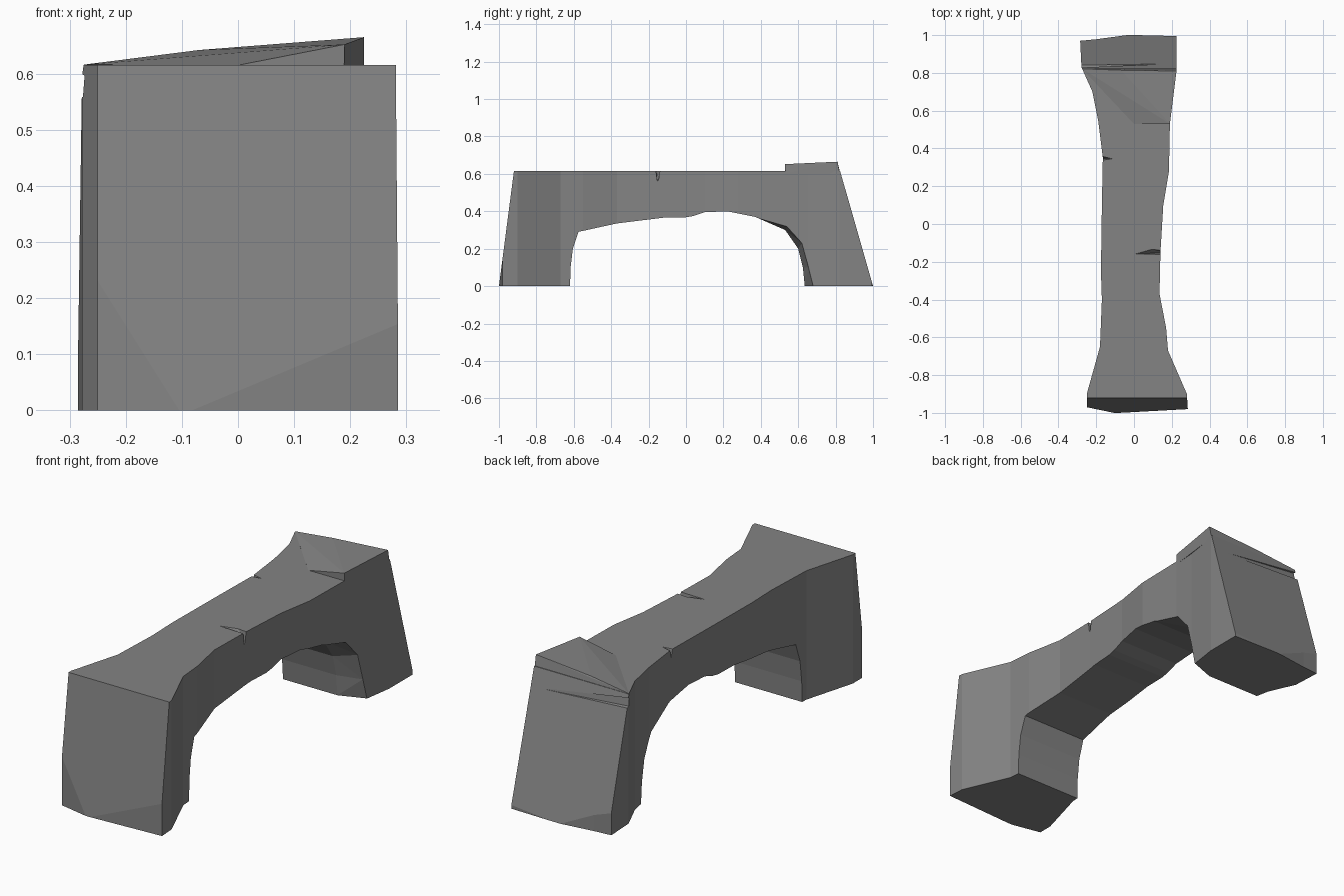
import bpy, bmesh

cube = bpy.data.objects.get("Cube")
if cube:
    bpy.data.objects.remove(cube, do_unlink=True)

# Single stone colour
GREY = (0.23, 0.23, 0.23, 1.0)
stone = bpy.data.materials.new("stone_grey")
stone.use_nodes = True
stone.diffuse_color = GREY
bsdf = stone.node_tree.nodes["Principled BSDF"]
bsdf.inputs["Base Color"].default_value = GREY
bsdf.inputs["Roughness"].default_value = 0.9


def finish(name, bm):
    bmesh.ops.recalc_face_normals(bm, faces=bm.faces[:])
    mesh = bpy.data.meshes.new(name)
    bm.to_mesh(mesh)
    bm.free()
    mesh.materials.append(stone)
    obj = bpy.data.objects.new(name, mesh)
    bpy.context.collection.objects.link(obj)
    return obj


def loft(name, rings):
    """Closed solid through rings with equal point counts."""
    bm = bmesh.new()
    loops = [[bm.verts.new(p) for p in ring] for ring in rings]
    n = len(loops[0])
    for a, b in zip(loops, loops[1:]):
        for i in range(n):
            j = (i + 1) % n
            bm.faces.new((a[i], a[j], b[j], b[i]))
    bm.faces.new(loops[0][::-1])
    bm.faces.new(loops[-1])
    bmesh.ops.triangulate(bm, faces=bm.faces[:])
    return finish(name, bm)


def hull(name, points):
    """Convex chunk around a few points."""
    bm = bmesh.new()
    for p in points:
        bm.verts.new(p)
    bmesh.ops.convex_hull(bm, input=bm.verts[:])
    loose = [v for v in bm.verts if not v.link_faces]
    bmesh.ops.delete(bm, geom=loose, context='VERTS')
    return finish(name, bm)


def carve(obj, tool, operation):
    """Apply a boolean and discard the tool."""
    tool.hide_render = True
    mod = obj.modifiers.new(operation.lower(), 'BOOLEAN')
    mod.operation = operation
    mod.solver = 'EXACT'
    mod.object = tool
    bpy.context.view_layer.update()
    deps = bpy.context.evaluated_depsgraph_get()
    mesh = bpy.data.meshes.new_from_object(obj.evaluated_get(deps))
    obj.modifiers.clear()
    obj.data = mesh
    bpy.data.objects.remove(tool, do_unlink=True)


# Side profile (y, z): outer slopes, flat deck, then the arch underside
outer = [(-1, 0), (-.92, .615), (.824, .615), (1, 0)]
rear_inner = [(.635, 0), (.625, .1), (.6, .2), (.53, .3)]
rear_chamfered = [(.68, 0), (.655, .1), (.62, .23), (.54, .32)]
underside = [(.37, .37), (.22, .4), (.1, .395), (.04, .375), (0, .368),
             (-.11, .367), (-.37, .335), (-.575, .29), (-.605, .2),
             (-.617, .1), (-.62, 0)]
stations = [(-.32, rear_inner), (.08, rear_inner),
            (.2, rear_chamfered), (.32, rear_chamfered)]
bridge = loft("stone_arch", [
    [(x, y, z) for y, z in outer + inner + underside]
    for x, inner in stations])

# Plan outline (x, y): narrow waist and flared feet
plan = [(-.25, -.97), (-.1, -1.001), (.285, -.98), (.28, -.9), (.18, -.67),
        (.17, -.55), (.135, -.37), (.14, -.15), (.155, .1), (.185, .28),
        (.19, .53), (.2, .65), (.225, .82), (.225, .995), (-.03, 1.001),
        (-.2, .978), (-.285, .97), (-.278, .83), (-.22, .7), (-.19, .55),
        (-.165, .35), (-.17, .1), (-.175, -.25), (-.17, -.4), (-.18, -.65),
        (-.25, -.9)]
outline = loft("plan_cutter", [[(x, y, z) for x, y in plan] for z in (-.1, .8)])
carve(bridge, outline, 'INTERSECT')

# Cracks in the deck edges and the groove across the rear face
cracks = [
    [(0, -.158, .62), (.08, -.13, .63), (.16, -.138, .64),
     (.16, -.165, .64), (.16, -.152, .55)],
    [(-.11, .345, .62), (-.18, .365, .63), (-.18, .332, .63),
     (-.18, .348, .565)],
    [(-.3, .818, .6), (-.3, .87, .61), (-.3, .87, .55),
     (-.3, .825, .56), (.2, .85, .53)],
]
for points in cracks:
    carve(bridge, hull("crack_cutter", points), 'DIFFERENCE')

# Tilted slab raised over the rear end of the deck
hull("raised_slab", [
    (0, .53, .615), (.19, .53, .652), (.225, .81, .665), (-.07, .814, .642),
    (-.275, .822, .616), (0, .531, .6), (.189, .531, .6), (.224, .823, .6),
    (-.26, .818, .605)])
